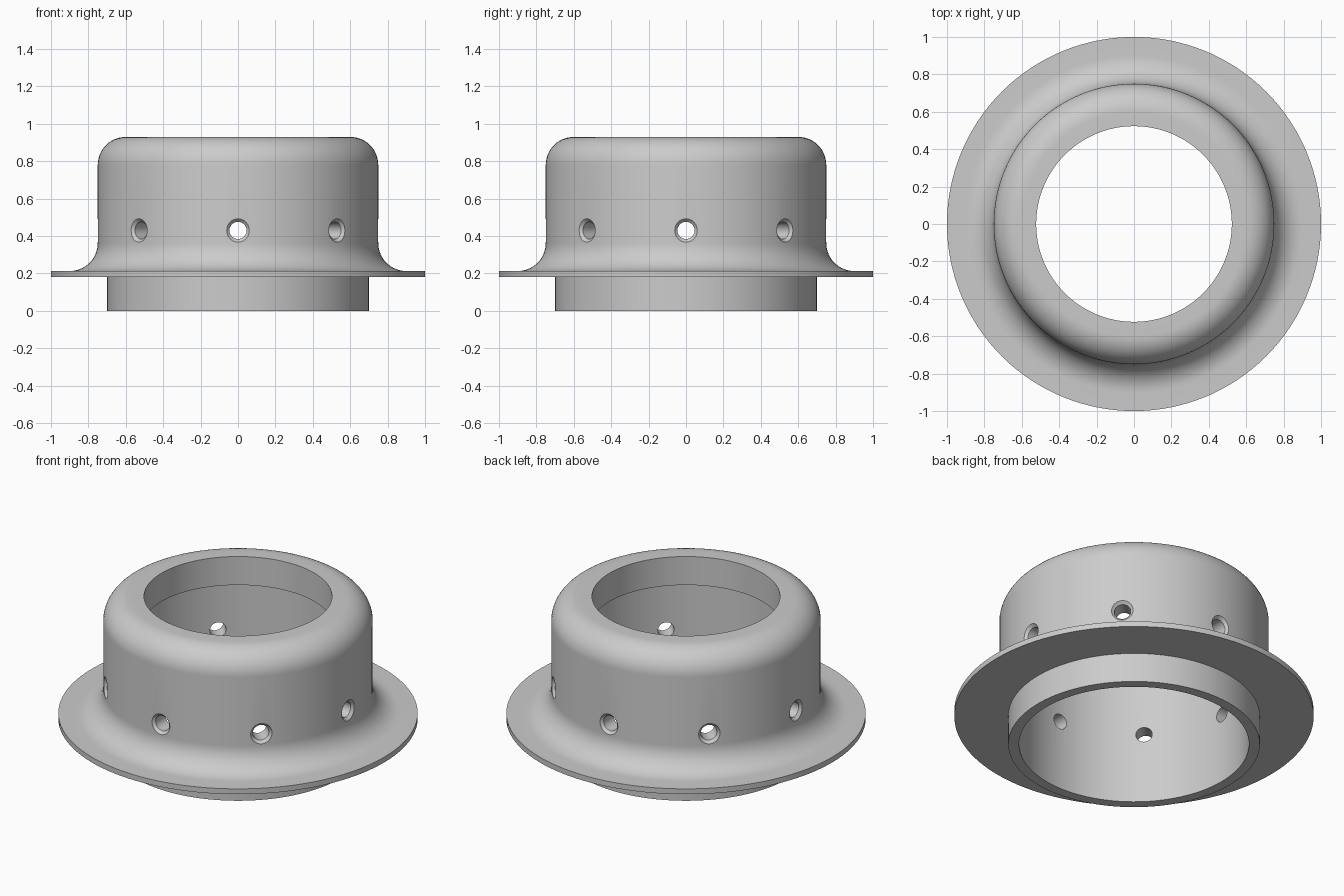
import bpy, bmesh, math
from mathutils import Matrix

if "Cube" in bpy.data.objects:
    bpy.data.objects.remove(bpy.data.objects["Cube"])

SEGMENTS = 128


def arc(cx, cz, r, a0, a1, n=14):
    """Points (radius, height) along a circular arc, angles in degrees."""
    steps = [math.radians(a0 + (a1 - a0) * i / n) for i in range(n + 1)]
    return [(cx + r * math.cos(a), cz + r * math.sin(a)) for a in steps]


def revolve(name, profile, segments, closed_ring):
    """Spin a profile about z; open profiles start and end on the axis."""
    bm = bmesh.new()
    rings = []
    for r, z in profile:
        if r < 1e-6:
            rings.append([bm.verts.new((0, 0, z))] * segments)
        else:
            rings.append([bm.verts.new((r * math.cos(t), r * math.sin(t), z))
                          for t in (math.tau * k / segments for k in range(segments))])
    pairs = list(zip(rings, rings[1:]))
    if closed_ring:
        pairs.append((rings[-1], rings[0]))
    for a, b in pairs:
        for k in range(segments):
            j = (k + 1) % segments
            bm.faces.new(list(dict.fromkeys((a[k], a[j], b[j], b[k]))))
    bmesh.ops.recalc_face_normals(bm, faces=bm.faces)
    mesh = bpy.data.meshes.new(name)
    bm.to_mesh(mesh)
    bm.free()
    obj = bpy.data.objects.new(name, mesh)
    bpy.context.collection.objects.link(obj)
    return obj


grey = bpy.data.materials.new("light grey metal")
grey.diffuse_color = (0.6, 0.6, 0.6, 1)
grey.use_nodes = True
grey.node_tree.nodes["Principled BSDF"].inputs["Base Color"].default_value = grey.diffuse_color

# Collar: spigot, flange, filleted wall, rounded top and stepped bore
profile = [(0.64, 0), (0.70, 0), (0.70, 0.18), (1.0, 0.18), (1.0, 0.213)]
profile += arc(0.90, 0.363, 0.15, 270, 180)
profile += arc(0.60, 0.78, 0.15, 0, 90)
profile += [(0.523, 0.93), (0.523, 0.755), (0.64, 0.755)]
collar = revolve("flanged_collar", profile, SEGMENTS, True)
collar.data.materials.append(grey)

# Eight countersunk radial holes
hole_profile = [(0, 0.58), (0.046, 0.58), (0.046, 0.733), (0.083, 0.77), (0, 0.77)]
for i in range(8):
    cutter = revolve(f"hole_cutter_{i}", hole_profile, 32, False)
    cutter.data.materials.append(grey)
    cutter.data.transform(Matrix.Translation((0, 0, 0.43))
                          @ Matrix.Rotation(math.tau * i / 8, 4, 'Z')
                          @ Matrix.Rotation(math.pi / 2, 4, 'Y'))
    cutter.hide_render = True
    cut = collar.modifiers.new("hole", 'BOOLEAN')
    cut.operation = 'DIFFERENCE'
    cut.solver = 'EXACT'
    cut.object = cutter

# Bake the holes, drop the cutters and smooth the curved surfaces
bpy.context.view_layer.update()
baked = bpy.data.meshes.new_from_object(
    collar.evaluated_get(bpy.context.evaluated_depsgraph_get()))
collar.modifiers.clear()
collar.data = baked
for obj in [o for o in bpy.data.objects if o.name.startswith("hole_cutter")]:
    bpy.data.objects.remove(obj)
bpy.context.view_layer.objects.active = collar
collar.select_set(True)
bpy.ops.object.shade_smooth_by_angle(angle=math.radians(30))
